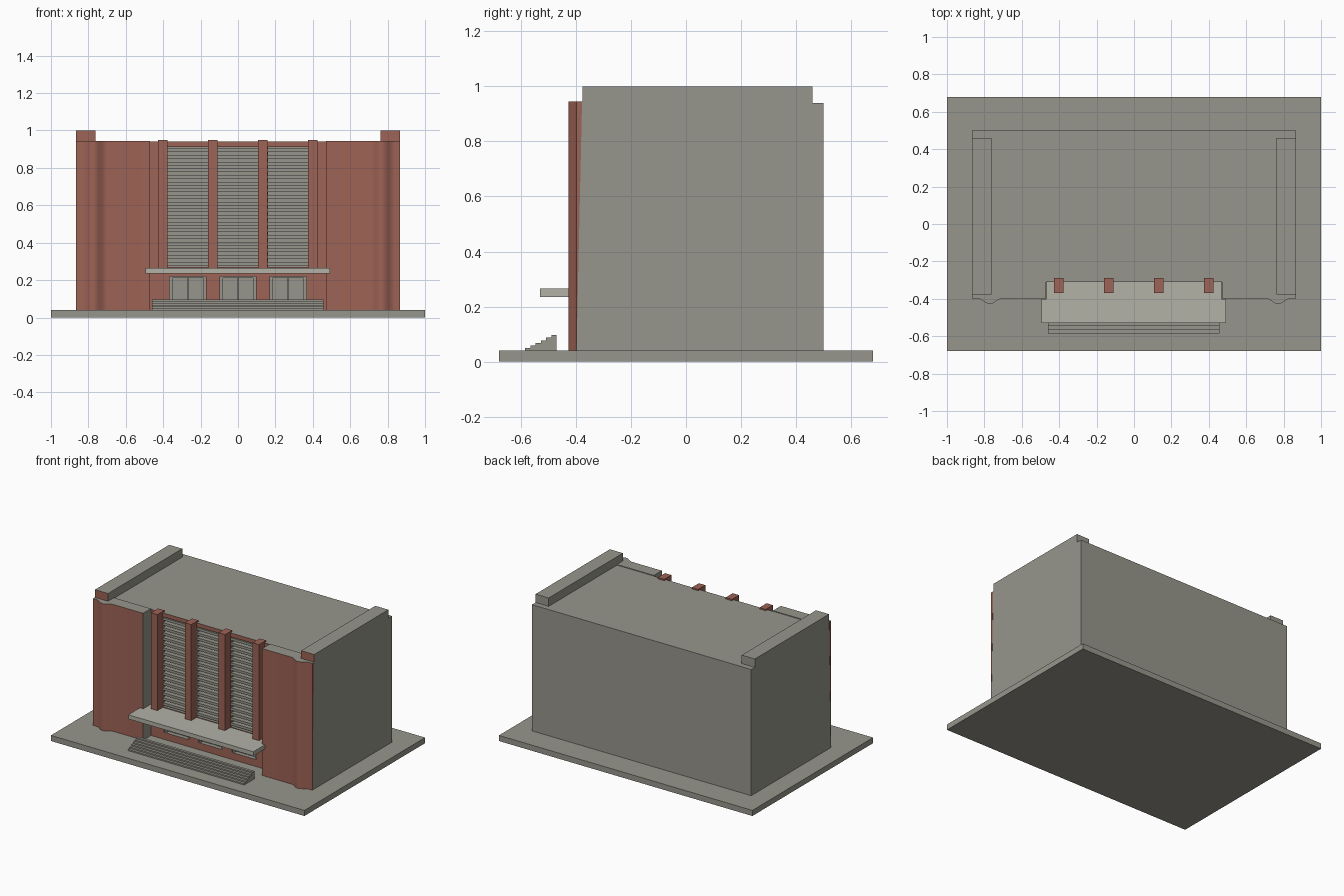
import bpy, bmesh, math

if "Cube" in bpy.data.objects:
    bpy.data.objects.remove(bpy.data.objects["Cube"])


def material(name, rgb):
    m = bpy.data.materials.new(name)
    m.diffuse_color = (*rgb, 1)
    m.use_nodes = True
    m.node_tree.nodes["Principled BSDF"].inputs["Base Color"].default_value = m.diffuse_color
    return m


CONCRETE = material("grey concrete", (0.31, 0.305, 0.262))
BRICK = material("red brick", (0.34, 0.125, 0.092))
PALE = material("pale stone", (0.445, 0.445, 0.386))


def prism(name, points, place, offset, mats):
    """Extrude a closed outline; a second material covers the front faces."""
    bm = bmesh.new()
    face = bm.faces.new([bm.verts.new(place(*p)) for p in points])
    moved = bmesh.ops.extrude_face_region(bm, geom=[face])["geom"]
    bmesh.ops.translate(bm, vec=offset,
                        verts=[v for v in moved if isinstance(v, bmesh.types.BMVert)])
    bmesh.ops.recalc_face_normals(bm, faces=bm.faces)
    bm.normal_update()
    if len(mats) > 1:
        for f in bm.faces:
            f.material_index = int(f.normal.y < -0.3)
    mesh = bpy.data.meshes.new(name)
    bm.to_mesh(mesh)
    bm.free()
    for m in mats:
        mesh.materials.append(m)
    ob = bpy.data.objects.new(name, mesh)
    bpy.context.collection.objects.link(ob)
    return ob


def box(name, x0, x1, y0, y1, z0, z1, *mats):
    return prism(name, [(x0, y0), (x1, y0), (x1, y1), (x0, y1)],
                 lambda x, y: (x, y, z0), (0, 0, z1 - z0), mats)


def smooth(ob):
    bpy.ops.object.select_all(action='DESELECT')
    ob.select_set(True)
    bpy.context.view_layer.objects.active = ob
    bpy.ops.object.shade_smooth_by_angle(angle=math.radians(30))


GROUND, ROOF, W = 0.04, 0.94, 0.865
WALL_F, WALL_B = -0.31, -0.25

# Ground slab and main block
box("ground_slab", -1, 1, -0.68, 0.68, 0, GROUND, CONCRETE)
box("main_block", -W, W, WALL_B, 0.5, GROUND, ROOF, CONCRETE)

# Front wall in bands, leaving the door and louver openings free
bays = [(-0.38, -0.16), (-0.11, 0.11), (0.16, 0.38)]
doors = [(-0.365, -0.17), (-0.095, 0.095), (0.17, 0.365)]
bands = [(GROUND, 0.09, []), (0.09, 0.22, doors), (0.22, 0.27, []),
         (0.27, 0.912, bays), (0.912, ROOF, [])]
for z0, z1, gaps in bands:
    edges = [-W] + [x for gap in gaps for x in gap] + [W]
    for a, b in zip(edges[::2], edges[1::2]):
        box("front_wall", a, b, WALL_F, WALL_B, z0, z1, CONCRETE, BRICK)

# Horizontal louvers in each bay
count = 18
pitch = (0.912 - 0.27) / count
for a, b in bays:
    for i in range(count):
        z = 0.27 + pitch * (i + 0.25)
        box("louver", a, b, -0.305, WALL_B, z, z + pitch * 0.5, CONCRETE)

# Doors: two leaves between jambs under a head rail
for a, b in doors:
    mid = (a + b) / 2
    for x0, x1 in ((a, a + 0.015), (b - 0.015, b)):
        box("door_jamb", x0, x1, -0.3, WALL_B, 0.09, 0.22, CONCRETE)
    box("door_head", a + 0.015, b - 0.015, -0.3, WALL_B, 0.21, 0.22, CONCRETE)
    for x0, x1 in ((a + 0.015, mid - 0.002), (mid + 0.002, b - 0.015)):
        box("door_leaf", x0, x1, -0.28, WALL_B, 0.09, 0.21, CONCRETE)

# Front piers
for x in (-0.402, -0.135, 0.132, 0.4):
    box("pier", x - 0.025, x + 0.025, -0.37, -0.29, 0.26, 0.95, BRICK)

# Side wings with a rounded bulge, side edging and parapets
FACE = -0.398
for s in (-1, 1):
    outline = [(0.47, WALL_F), (0.47, FACE)]
    for i in range(17):
        t = i / 16
        bulge = 0.03 * (1 - math.cos(2 * math.pi * t)) / 2
        outline.append((0.703 + 0.135 * t, FACE - bulge))
    outline += [(W, FACE), (W, WALL_F)]
    wing = prism("wing", outline, lambda x, y: (s * x, y, GROUND),
                 (0, 0, 0.945 - GROUND), [CONCRETE, BRICK])
    smooth(wing)
    prism("wing_edge", [(FACE, GROUND), (-0.378, 0.945), (FACE, 0.945)],
          lambda y, z: (s * (W - 0.001), y, z), (s * 0.002, 0, 0), [BRICK])
    x0, x1 = sorted((s * 0.762, s * W))
    box("parapet", x0, x1, -0.377, 0.46, ROOF, 1.0, CONCRETE, BRICK)

# Entrance canopy, narrower inside the recess
prism("canopy", [(-0.495, -0.53), (0.492, -0.53), (0.492, -0.4), (0.468, -0.4),
                 (0.468, WALL_F), (-0.468, WALL_F), (-0.468, -0.4), (-0.495, -0.4)],
      lambda x, y: (x, y, 0.235), (0, 0, 0.03), [PALE])

# Entrance steps
n, y0, y1, top = 6, -0.585, -0.47, 0.096
profile = [(y1, GROUND), (y0, GROUND)]
for i in range(n):
    y = y0 + (y1 - y0) * i / n
    profile += [(y, GROUND + (top - GROUND) * (i + 1) / n),
                (y + (y1 - y0) / n, GROUND + (top - GROUND) * (i + 1) / n)]
prism("entrance_steps", profile, lambda y, z: (-0.46, y, z), (0.918, 0, 0), [CONCRETE])
